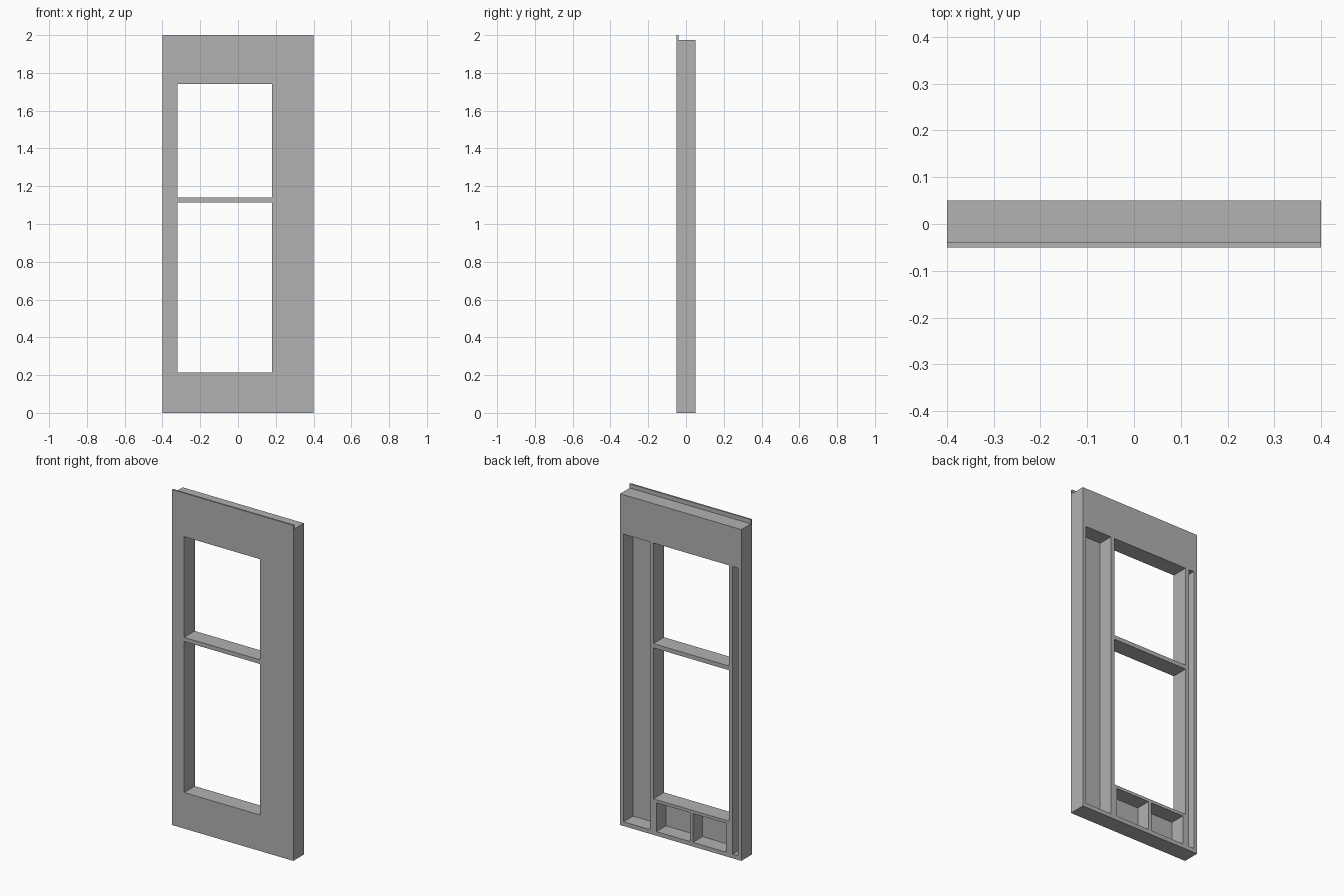
import bpy, bmesh
from mathutils import Matrix, Vector

cube = bpy.data.objects.get("Cube")
if cube:
    bpy.data.objects.remove(cube, do_unlink=True)

FRONT, SKIN, BACK = -0.05, -0.04, 0.05
HALF_W, BODY_TOP, LIP_TOP = 0.4, 1.975, 2.0

grey = bpy.data.materials.new("plain grey")
grey.use_nodes = True
grey.diffuse_color = (0.445, 0.445, 0.445, 1)
grey.node_tree.nodes["Principled BSDF"].inputs["Base Color"].default_value = grey.diffuse_color


def make_object(name, bm):
    bmesh.ops.recalc_face_normals(bm, faces=bm.faces)
    mesh = bpy.data.meshes.new(name)
    bm.to_mesh(mesh)
    bm.free()
    mesh.materials.append(grey)
    obj = bpy.data.objects.new(name, mesh)
    bpy.context.collection.objects.link(obj)
    return obj


def add_box(bm, x0, x1, y0, y1, z0, z1):
    centre = Vector((x0 + x1, y0 + y1, z0 + z1)) / 2
    size = Matrix.Diagonal((x1 - x0, y1 - y0, z1 - z0, 1))
    bmesh.ops.create_cube(bm, size=1, matrix=Matrix.Translation(centre) @ size)


# Panel: side profile with a thin front lip, extruded across the width
bm = bmesh.new()
profile = [(FRONT, 0), (BACK, 0), (BACK, BODY_TOP), (SKIN, BODY_TOP),
           (SKIN, LIP_TOP), (FRONT, LIP_TOP)]
side = bm.faces.new([bm.verts.new((-HALF_W, y, z)) for y, z in profile])
grown = bmesh.ops.extrude_face_region(bm, geom=[side])["geom"]
bmesh.ops.translate(bm, vec=(2 * HALF_W, 0, 0),
                    verts=[v for v in grown if isinstance(v, bmesh.types.BMVert)])
panel = make_object("window_panel", bm)

# Openings go right through, leaving a thin rail between them
bm = bmesh.new()
for z0, z1 in ((0.215, 1.115), (1.14, 1.74)):
    add_box(bm, -0.32, 0.18, FRONT - 0.1, BACK + 0.1, z0, z1)

# Pockets are hollowed from the back down to the front skin
for x0, x1, top in ((0.203, 0.377, 1.74), (-0.377, -0.343, 1.74),
                    (-0.06, 0.16, 0.197), (-0.30, -0.08, 0.197)):
    add_box(bm, x0, x1, SKIN, BACK + 0.1, 0.025, top)
cutter = make_object("opening_cutter", bm)
cutter.hide_render = True

# Cut, keep the result and discard the cutter
cut = panel.modifiers.new("openings", 'BOOLEAN')
cut.operation = 'DIFFERENCE'
cut.solver = 'EXACT'
cut.object = cutter
bpy.context.view_layer.update()
result = bpy.data.meshes.new_from_object(
    panel.evaluated_get(bpy.context.evaluated_depsgraph_get()))
panel.modifiers.clear()
panel.data = result
result.name = "window_panel"
bpy.data.objects.remove(cutter, do_unlink=True)
